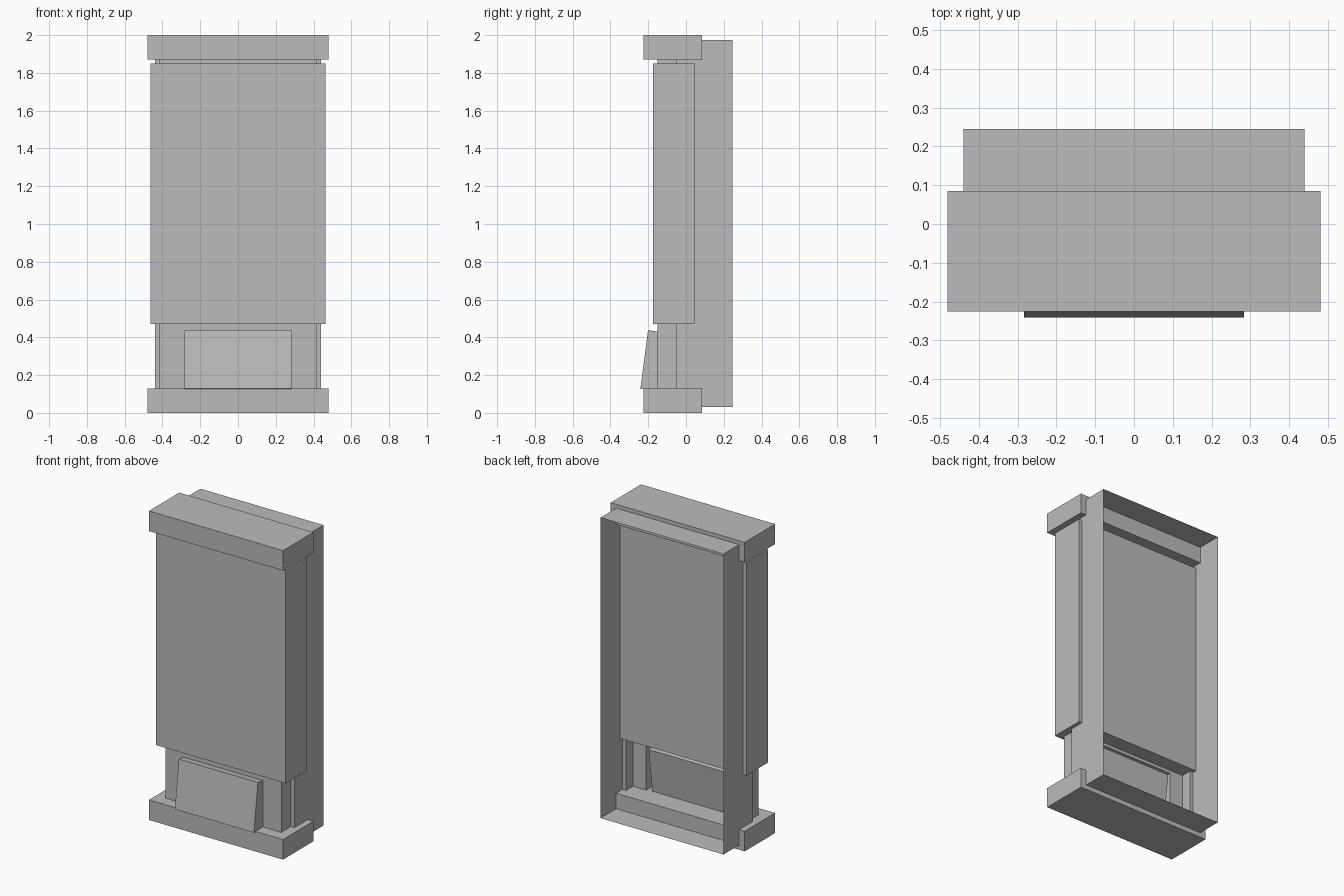
import bpy
import bmesh
from mathutils import Matrix, Vector

old = bpy.data.objects.get("Cube")
if old:
    bpy.data.objects.remove(old, do_unlink=True)

COLOR = (0.5, 0.5, 0.5, 1.0)
grey = bpy.data.materials.new("plain_grey")
grey.use_nodes = True
grey.diffuse_color = COLOR
grey.node_tree.nodes["Principled BSDF"].inputs["Base Color"].default_value = COLOR


def box(name, half_x, y, z, x=None, open_ends=False, tilt=0.0):
    """Box across x; open_ends drops the front and back faces."""
    x0, x1 = x if x else (-half_x, half_x)
    lo, hi = Vector((x0, y[0], z[0])), Vector((x1, y[1], z[1]))
    bm = bmesh.new()
    bmesh.ops.create_cube(bm, size=1)
    bmesh.ops.scale(bm, vec=hi - lo, verts=bm.verts)
    bm.normal_update()
    if open_ends:
        ends = [f for f in bm.faces if abs(f.normal.y) > 0.9]
        bmesh.ops.delete(bm, geom=ends, context="FACES_ONLY")
    bmesh.ops.rotate(bm, matrix=Matrix.Rotation(tilt, 3, "X"), verts=bm.verts)
    mesh = bpy.data.meshes.new(name)
    bm.to_mesh(mesh)
    bm.free()
    mesh.materials.append(grey)
    obj = bpy.data.objects.new(name, mesh)
    obj.location = (lo + hi) / 2
    bpy.context.collection.objects.link(obj)
    return obj


# Top and bottom caps
box("base_cap", 0.48, (-0.225, 0.085), (0, 0.13))
box("top_cap", 0.48, (-0.225, 0.085), (1.87, 2))

# Large front body
box("main_body", 0.463, (-0.175, 0.045), (0.47, 1.85))

# Thin rear casing, open at the back
box("rear_casing", 0.44, (-0.05, 0.245), (0.03, 1.975), open_ends=True)

# Casing edges and front plate posts on both sides
for side, sign in (("left", 1), ("right", -1)):
    span = lambda a, b: tuple(sorted((a * sign, b * sign)))
    box(side + "_casing_edge", 0, (-0.05, 0.02), (0.04, 1.96), x=span(0.415, 0.439))
    box(side + "_front_post", 0, (-0.15, -0.05), (0.04, 1.96), x=span(0.32, 0.415))

# Front plate around the recess
box("front_skin", 0.32, (-0.15, -0.145), (0.04, 0.45))
box("front_plate", 0.32, (-0.15, -0.05), (0.45, 1.96))

# Tilted control panel
box("tilted_panel", 0.283, (-0.222, -0.042), (0.115, 0.427), tilt=-0.13)
